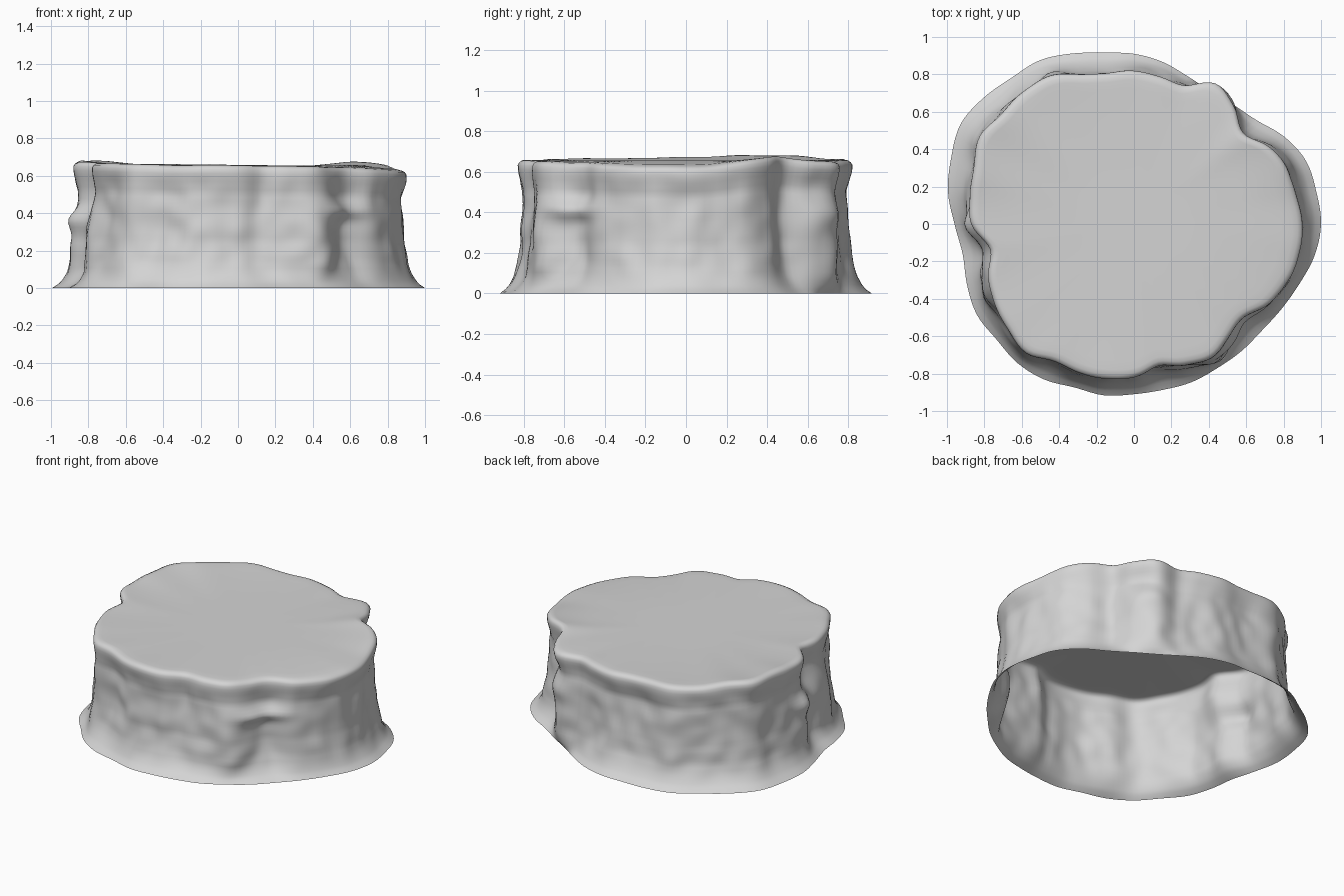
import bpy, bmesh, math
from mathutils import Vector, noise

if "Cube" in bpy.data.objects:
    bpy.data.objects.remove(bpy.data.objects["Cube"])

# Outline radii in hundredths, one every ten degrees from +x towards +y
RIM = [90, 88, 87, 83, 76, 83, 87, 79, 80, 82, 82, 85, 91, 92, 92, 95, 91, 89,
       87, 78, 83, 86, 88, 90, 85, 85, 84, 82, 77, 80, 82, 78, 77, 84, 88, 90]
BASE = [100, 99, 98, 93, 86, 83, 82, 84, 88, 91, 93, 97, 101, 102, 105, 107, 104, 101,
        96, 93, 95, 97, 96, 97, 96, 93, 93, 91, 90, 90, 89, 89, 89, 91, 94, 98]
# Side profile: height share, blend from base to rim, inward pinch
PROFILE = [(0, 0, 0), (.03, .28, 0), (.07, .5, 0), (.13, .72, 0), (.22, .88, .005),
           (.4, 1, .012), (.6, 1, .018), (.8, 1, .022), (.9, 1, .008), (.95, 1, 0)]
# Swells and ledges: angle, height, angular width, height spread, size
LEDGES = [(-56, .3, 9, .25, .06), (-43, .41, 10, .045, .05), (-34, .3, 6, .22, .03),
          (182, .37, 9, .06, .05), (180, .22, 12, .12, .03), (192, .3, 6, .15, .03),
          (203, .26, 10, .18, .04), (145, .28, 11, .18, .02), (118, .35, 10, .2, .015),
          (25, .3, 10, .2, .02), (-74, .3, 9, .2, .02), (54, .39, 8, .07, .03),
          (54, .53, 8, .06, -.02)]
# Rises and dips along the rim: angle, angular width, height
RISES = [(-6, 25, -.018), (32, 16, .03), (157, 25, .015)]
SIDES, LEVELS = 180, 30


def smooth_ring(radii, angle):
    """Catmull-Rom lookup around a closed outline."""
    u = angle / math.tau * len(radii)
    i = math.floor(u)
    t = u - i
    a, b, c, d = (radii[(i + k) % len(radii)] / 100 for k in (-1, 0, 1, 2))
    return b + .5 * t * (c - a + t * (2 * a - 5 * b + 4 * c - d + t * (3 * (b - c) + d - a)))


def side_profile(share):
    for (h0, b0, p0), (h1, b1, p1) in zip(PROFILE, PROFILE[1:]):
        if share <= h1:
            t = (share - h0) / (h1 - h0)
            return b0 + (b1 - b0) * t, p0 + (p1 - p0) * t
    return 1, 0


def falloff(angle, degrees, width):
    """Bell curve around the given direction."""
    gap = math.degrees(math.remainder(angle - math.radians(degrees), math.tau))
    return math.exp(-(gap / width) ** 2)


def rim_height(angle):
    rise = sum(size * falloff(angle, deg, width) for deg, width, size in RISES)
    ripple = .008 * noise.noise(Vector((math.cos(angle), math.sin(angle), 0)) * 4)
    return .658 - .012 * math.cos(angle) + rise + ripple


def wall_point(angle, share):
    z = share * (rim_height(angle) - .025)
    blend, pinch = side_profile(share)
    base, rim = smooth_ring(BASE, angle), smooth_ring(RIM, angle)
    r = base + (rim - base) * blend - pinch
    # Soft rough stone, fading at the foot and the rim
    fade = min(1, share * 4) * min(1, (1.08 - share) * 3)
    d = Vector((math.cos(angle), math.sin(angle), 0))
    r += fade * .015 * noise.noise(d * 5 + Vector((0, 0, z * 3)))
    r += fade * .014 * noise.noise(d * 8 + Vector((3, 0, z * 8)))
    for deg, height, width, spread, size in LEDGES:
        swell = falloff(angle, deg, width) * math.exp(-((z - height) / spread) ** 2)
        r += size * swell * min(1, share * 5)
    return d * r + Vector((0, 0, z))


def rim_point(angle, inset, rise):
    """Rounded lip that settles into the flat top."""
    edge = wall_point(angle, 1)
    z = edge.z + rise * .025
    if inset > .05:
        z = z + (.655 - z) * min(1, inset / .3)
    flat = Vector((edge.x, edge.y, 0))
    return flat * (1 - inset) + Vector((0, 0, z))


bm = bmesh.new()
angles = [math.tau * k / SIDES for k in range(SIDES)]
rings = [[bm.verts.new(wall_point(a, k / LEVELS)) for a in angles] for k in range(LEVELS + 1)]
for inset, rise in ((.01, .55), (.03, .9), (.06, 1), (.12, 1), (.3, 1), (.65, 1)):
    rings.append([bm.verts.new(rim_point(a, inset, rise)) for a in angles])

# Wall and top skin, left open underneath
for low, high in zip(rings, rings[1:]):
    for k in range(SIDES):
        n = (k + 1) % SIDES
        bm.faces.new((low[k], low[n], high[n], high[k]))
centre = bm.verts.new((0, 0, .655))
for k in range(SIDES):
    bm.faces.new((rings[-1][k], rings[-1][(k + 1) % SIDES], centre))
for f in bm.faces:
    f.smooth = True

mesh = bpy.data.meshes.new("rock_plateau")
bm.to_mesh(mesh)
bm.free()
plateau = bpy.data.objects.new("rock_plateau", mesh)
bpy.context.collection.objects.link(plateau)

# Plain grey stone
stone = bpy.data.materials.new("grey_stone")
stone.use_nodes = True
colour = (.66, .66, .66, 1)
stone.diffuse_color = colour
stone.node_tree.nodes["Principled BSDF"].inputs["Base Color"].default_value = colour
mesh.materials.append(stone)
